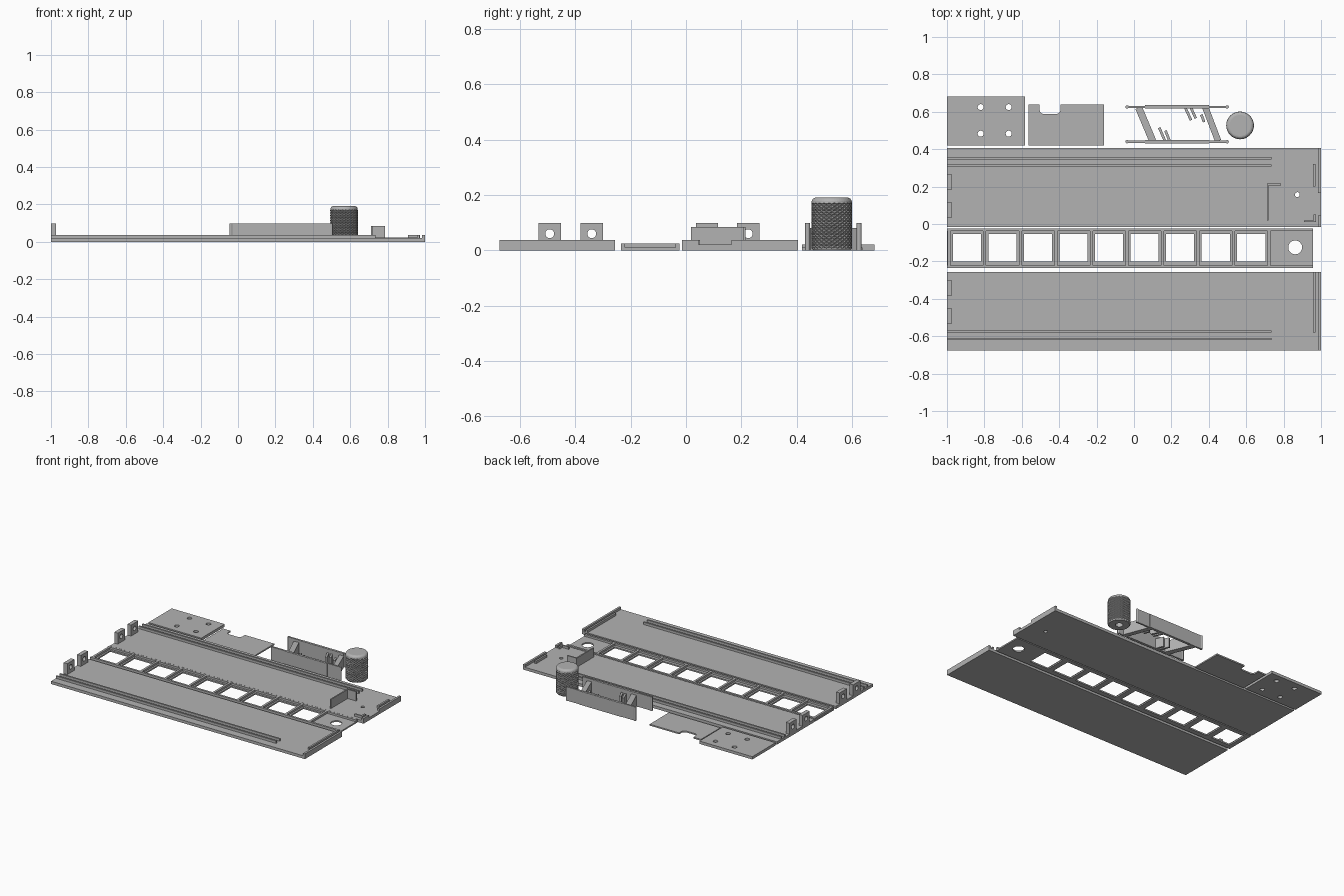
import bpy, bmesh, math
from mathutils import Vector

if "Cube" in bpy.data.objects:
    bpy.data.objects.remove(bpy.data.objects["Cube"], do_unlink=True)

grey = bpy.data.materials.new("plain grey")
grey.use_nodes = True
COLOR = (0.45, 0.45, 0.45, 1)
grey.diffuse_color = COLOR
grey.node_tree.nodes["Principled BSDF"].inputs["Base Color"].default_value = COLOR


def finish(name, bm):
    bmesh.ops.recalc_face_normals(bm, faces=bm.faces)
    mesh = bpy.data.meshes.new(name)
    bm.to_mesh(mesh)
    bm.free()
    mesh.materials.append(grey)
    ob = bpy.data.objects.new(name, mesh)
    bpy.context.collection.objects.link(ob)
    return ob


def prism(name, points, z0, z1):
    """Extrude a flat outline upwards."""
    bm = bmesh.new()
    face = bm.faces.new([bm.verts.new((x, y, z0)) for x, y in points])
    top = bmesh.ops.extrude_face_region(bm, geom=[face])["geom"]
    bmesh.ops.translate(bm, vec=(0, 0, z1 - z0),
                        verts=[v for v in top if isinstance(v, bmesh.types.BMVert)])
    return finish(name, bm)


def box(name, x0, x1, y0, y1, z0, z1):
    return prism(name, [(x0, y0), (x1, y0), (x1, y1), (x0, y1)], z0, z1)


def disc(name, x, y, r, z0, z1, n=32):
    ring = [(x + r * math.cos(math.tau * i / n), y + r * math.sin(math.tau * i / n))
            for i in range(n)]
    return prism(name, ring, z0, z1)


def bar(name, a, b, width, z0, z1):
    """Upright slat between two plan points."""
    a, b = Vector(a), Vector(b)
    side = (b - a).orthogonal().normalized() * width / 2
    return prism(name, [a + side, b + side, b - side, a - side], z0, z1)


def cut(ob, cutters):
    for c in cutters:
        mod = ob.modifiers.new("cut", "BOOLEAN")
        mod.operation, mod.solver, mod.object = "DIFFERENCE", "EXACT", c
        bpy.context.view_layer.objects.active = ob
        bpy.ops.object.modifier_apply(modifier=mod.name)
        bpy.data.objects.remove(c, do_unlink=True)


def tab(name, y):
    """Upright hinge tab with a hole along x."""
    ob = box(name, -1, -0.972, y - 0.04, y + 0.04, 0.01, 0.098)
    c = disc("tab_cutter", 0, 0, 0.016, -0.1, 0.1)
    c.rotation_euler = (0, math.pi / 2, 0)
    c.location = (-0.98, y, 0.06)
    bpy.context.view_layer.update()
    cut(ob, [c])


BASE, RIM = 0.02, 0.037

# Front cover panel
box("front_panel", -1, 1, -0.675, -0.257, 0, BASE)
box("front_end_lip", 0.985, 1, -0.675, -0.257, 0.01, RIM)
box("front_inner_lip", 0.957, 0.97, -0.58, -0.257, 0.01, RIM)

# Back cover panel with a small pin hole
back = box("back_panel", -1, 1, -0.015, 0.405, 0, BASE)
cut(back, [disc("pin_cutter", 0.873, 0.157, 0.013, -0.1, 0.1)])
box("back_end_lip", 0.985, 1, 0.165, 0.405, 0.01, RIM)
box("back_inner_lip", 0.957, 0.97, 0.2, 0.32, 0.01, RIM)
box("back_corner_lip", 0.985, 1, -0.015, 0.045, 0.01, RIM)
box("back_corner_ledge", 0.91, 0.972, 0.01, 0.02, 0.01, RIM)
box("back_corner_stub", 0.96, 0.972, 0.01, 0.05, 0.01, RIM)

# Guide rails and hinge tabs on both panels
for i, y in enumerate((-0.615, -0.575, 0.313, 0.352)):
    box(f"guide_rail_{i}", -1, 0.735, y - 0.006, y + 0.006, 0.01, RIM)
for i, y in enumerate((-0.493, -0.341, 0.076, 0.225)):
    tab(f"hinge_tab_{i}", y)

# L-shaped bracket
box("bracket_wall", 0.711, 0.72, 0.018, 0.216, 0.01, 0.085)
box("bracket_arm", 0.711, 0.785, 0.206, 0.216, 0.01, 0.085)

# Window tray
MID, STEP, FIRST = -0.1295, 0.19, -0.893
floor = box("tray_floor", -1, 0.957, -0.236, -0.023, 0, 0.01)
cut(floor, [box("window_cutter", FIRST + STEP * i - 0.075, FIRST + STEP * i + 0.075,
                -0.2, -0.053, -0.1, 0.1) for i in range(9)]
    + [disc("button_cutter", 0.862, -0.125, 0.037, -0.1, 0.1)])
for side in (-1, 1):
    y = MID + side * 0.099
    box("tray_rim", -1, 0.957, y - 0.0075, y + 0.0075, 0.002, 0.024)
for i in range(10):
    x = FIRST + STEP * (i - 0.5)
    box("tray_divider", max(x - 0.008, -1), x + 0.008, -0.23, -0.03, 0.002, 0.024)

# Plate with four screw holes
plate = box("screw_plate", -1, -0.583, 0.42, 0.682, 0, BASE)
cut(plate, [disc("screw_cutter", x, y, 0.016, -0.1, 0.1)
            for x in (-0.82, -0.67) for y in (0.483, 0.625)])

# Plate with a rounded notch
notch = [(-0.505, 0.638)]
for cx, start in ((-0.48, math.pi), (-0.417, 1.5 * math.pi)):
    for k in range(7):
        a = start + k * math.pi / 12
        notch.append((cx + 0.025 * math.cos(a), 0.613 + 0.025 * math.sin(a)))
notch.append((-0.392, 0.638))
prism("notched_plate", [(-0.565, 0.638)] + notch
      + [(-0.16, 0.638), (-0.16, 0.42), (-0.565, 0.42)], 0, 0.01)

# Sliding latch: two long walls with rounded ends joined by slanted legs
TALL = 0.098
for name, y, s in (("latch_front", 0.44, 1), ("latch_back", 0.626, -1)):
    box(name + "_wall", -0.04, 0.5, y - 0.006, y + 0.006, 0, TALL)
    box(name + "_thick", 0.06, 0.4, y - 0.009, y + 0.009, 0, TALL - 0.001)
    for x in (-0.037, 0.498):
        disc(name + "_end", x, y, 0.009, 0, TALL, 16)
bar("latch_left_leg", (0.025, 0.622), (0.1, 0.444), 0.038, 0, 0.08)
bar("latch_right_leg", (0.382, 0.622), (0.45, 0.444), 0.034, 0, 0.08)
hooks = (((0.135, 0.515), (0.165, 0.445)), ((0.168, 0.5), (0.19, 0.445)),
         ((0.275, 0.62), (0.305, 0.555)), ((0.305, 0.62), (0.33, 0.565)))
for a, b in hooks:
    bar("latch_finger", a, b, 0.014, 0, 0.07)
bar("latch_upper_barb", (0.36, 0.585), (0.375, 0.545), 0.014, 0, 0.07)
bar("latch_lower_barb", (0.1, 0.47), (0.075, 0.465), 0.014, 0, 0.07)

# Knurled knob with rounded top and a shaft hole beneath
N, ROWS, R = 48, 24, 0.074
rings = [(0.067, 0, 0), (0.07, 0.004, 0)]
rings += [(R, 0.008 + 0.16 * j / ROWS, 1) for j in range(ROWS + 1)]
rings += [(0.073, 0.172, 0)]
rings += [(0.056 + 0.017 * math.cos(t), 0.173 + 0.018 * math.sin(t), 0)
          for t in (0.3, 0.6, 0.9, 1.2, math.pi / 2)]
bm = bmesh.new()
loops = []
for j, (r, z, rough) in enumerate(rings):
    ring = []
    for i in range(N):
        rr = r - 0.005 * rough * ((i + j) % 2)
        a = math.tau * i / N
        ring.append(bm.verts.new((0.567 + rr * math.cos(a), 0.527 + rr * math.sin(a), z)))
    loops.append(ring)
for j, (low, high) in enumerate(zip(loops, loops[1:])):
    for i in range(N):
        k = (i + 1) % N
        quad = [low[i], low[k], high[k], high[i]]
        if rings[j][2]:
            # split each cell along its ridge so the knurl reads as diamonds
            if (i + j) % 2:
                quad = quad[1:] + quad[:1]
            bm.faces.new((quad[0], quad[1], quad[2]))
            bm.faces.new((quad[0], quad[2], quad[3]))
        else:
            bm.faces.new(quad)
bm.faces.new(loops[0])
bm.faces.new(loops[-1])
knob = finish("knob", bm)
cut(knob, [disc("shaft_cutter", 0.567, 0.527, 0.024, -0.1, 0.12)])
